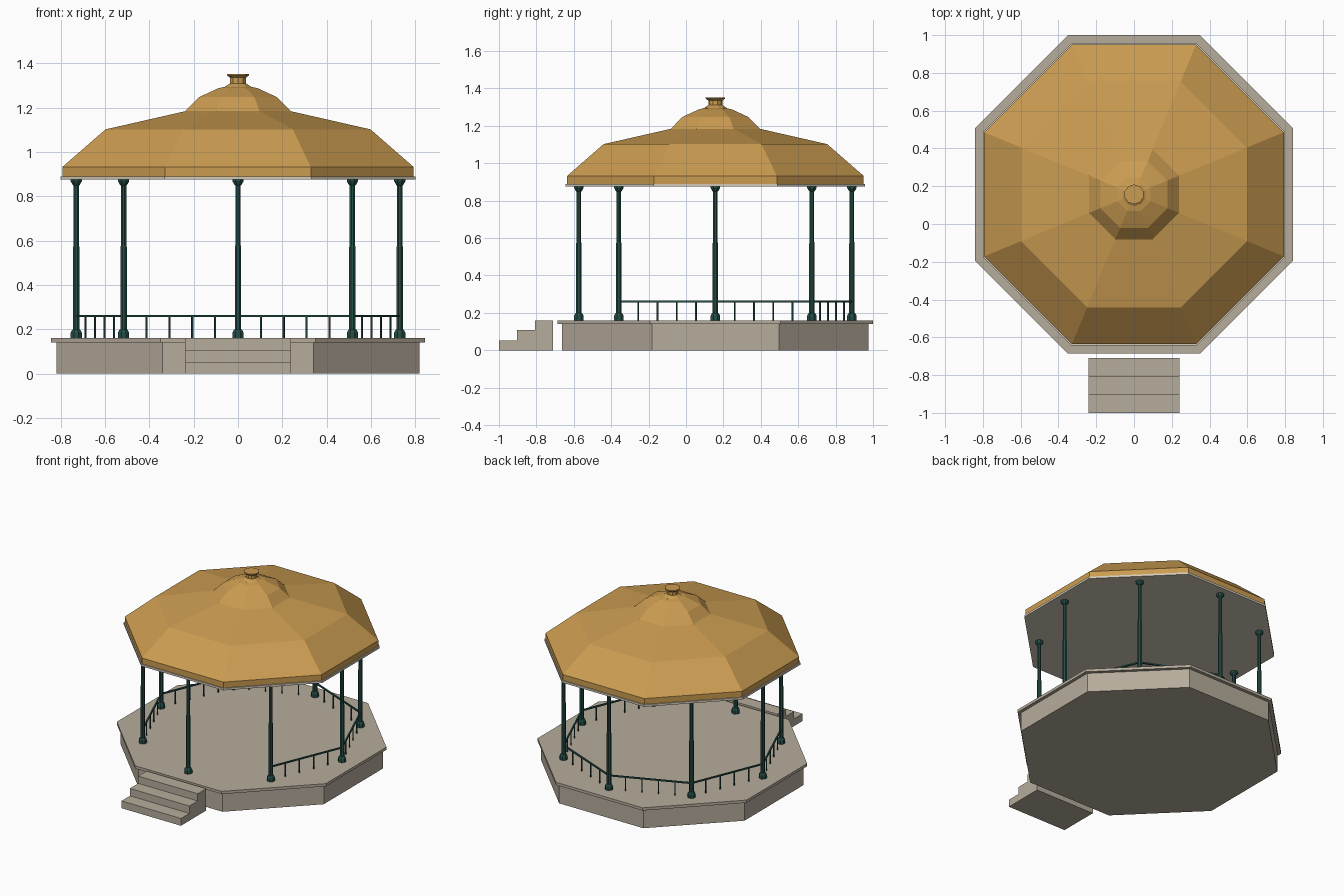
import bpy, bmesh, math
from mathutils import Matrix, Vector

if "Cube" in bpy.data.objects:
    bpy.data.objects.remove(bpy.data.objects["Cube"])

CY = 0.157          # pavilion centre in y
POST_R = 0.73       # ring radius of the columns


def srgb(r, g, b):
    def f(c):
        c /= 255
        return c / 12.92 if c <= 0.04045 else ((c + 0.055) / 1.055) ** 2.4
    return (f(r), f(g), f(b), 1)


def material(name, *rgb):
    m = bpy.data.materials.new(name)
    m.diffuse_color = srgb(*rgb)
    m.use_nodes = True
    m.node_tree.nodes["Principled BSDF"].inputs["Base Color"].default_value = m.diffuse_color
    return m


stone = material("warm_stone", 182, 172, 156)
trim = material("pale_trim", 212, 203, 186)
ochre = material("ochre_roof", 203, 156, 81)
green = material("dark_green_iron", 37, 78, 72)


def finish(name, bm, mat):
    bmesh.ops.recalc_face_normals(bm, faces=bm.faces)
    me = bpy.data.meshes.new(name)
    bm.to_mesh(me)
    bm.free()
    me.materials.append(mat)
    ob = bpy.data.objects.new(name, me)
    bpy.context.collection.objects.link(ob)
    return ob


def turned(name, profile, mat, sides=8, centre=(0, CY)):
    """Closed polygonal turning; profile is (apothem, z), flat sides face the axes."""
    bm = bmesh.new()
    k = 1 / math.cos(math.pi / sides)
    rings = []
    for r, z in profile:
        rings.append([bm.verts.new((centre[0] + r * k * math.cos(a),
                                    centre[1] + r * k * math.sin(a), z))
                      for a in [(i + 0.5) * math.tau / sides for i in range(sides)]])
    for lo, hi in zip(rings, rings[1:]):
        for i in range(sides):
            j = (i + 1) % sides
            bm.faces.new((lo[i], lo[j], hi[j], hi[i]))
    bm.faces.new(rings[0][::-1])
    bm.faces.new(rings[-1])
    return finish(name, bm, mat)


def add_box(bm, centre, size, angle=0):
    m = (Matrix.Translation(centre) @ Matrix.Rotation(angle, 4, 'Z')
         @ Matrix.Diagonal((*size, 1)))
    bmesh.ops.create_cube(bm, size=1, matrix=m)


# Octagonal platform with overhanging floor slab
turned("platform_base", [(0.82, 0), (0.82, 0.14)], stone)
turned("floor_slab", [(0.843, 0.14), (0.843, 0.16)], stone)

# Steps: one stair profile extruded across x
bm = bmesh.new()
ys = [-1.0, -0.903, -0.807, -0.71]
zs = [0, 0.053, 0.107, 0.16]
outline = [(ys[0], 0)]
for i in range(3):
    outline += [(ys[i], zs[i + 1]), (ys[i + 1], zs[i + 1])]
outline.append((ys[3], 0))
face = bm.faces.new([bm.verts.new((-0.24, y, z)) for y, z in outline])
ext = bmesh.ops.extrude_face_region(bm, geom=[face])
bmesh.ops.translate(bm, vec=(0.48, 0, 0),
                    verts=[v for v in ext["geom"] if isinstance(v, bmesh.types.BMVert)])
finish("entrance_steps", bm, stone)

# Columns on the eight compass points
posts = []
for i in range(8):
    a = -math.pi / 2 + i * math.pi / 4
    p = Vector((POST_R * math.cos(a), CY + POST_R * math.sin(a), 0))
    posts.append(p)
    turned(f"column_{i}", [(0.025, 0.16), (0.025, 0.185), (0.019, 0.197), (0.0145, 0.2),
                           (0.0145, 0.57), (0.012, 0.58), (0.012, 0.848), (0.017, 0.853),
                           (0.025, 0.868), (0.025, 0.876)], green, 8, (p.x, p.y))

# Railings: six bays, the two either side of the front column stay open
for i in range(1, 7):
    a, b = posts[i], posts[i + 1]
    d = b - a
    ang = math.atan2(d.y, d.x)
    mid = (a + b) / 2
    bm = bmesh.new()
    add_box(bm, (mid.x, mid.y, 0.26), (d.length, 0.01, 0.01), ang)
    for k in range(1, 5):
        p = a + d * k / 5
        add_box(bm, (p.x, p.y, 0.208), (0.007, 0.007, 0.098), ang)
    finish(f"railing_{i}", bm, green)

# Eave board and bell-shaped roof
turned("eave_board", [(0.80, 0.875), (0.80, 0.89)], trim)
turned("roof", [(0.793, 0.89), (0.793, 0.932), (0.598, 1.102), (0.238, 1.184),
                (0.177, 1.247), (0.088, 1.288), (0.05, 1.296)], ochre)

# Finial with flared cap
turned("finial", [(0.062, 1.286), (0.06, 1.294), (0.036, 1.31), (0.036, 1.335),
                  (0.05, 1.346), (0.05, 1.352)], ochre, 10)
